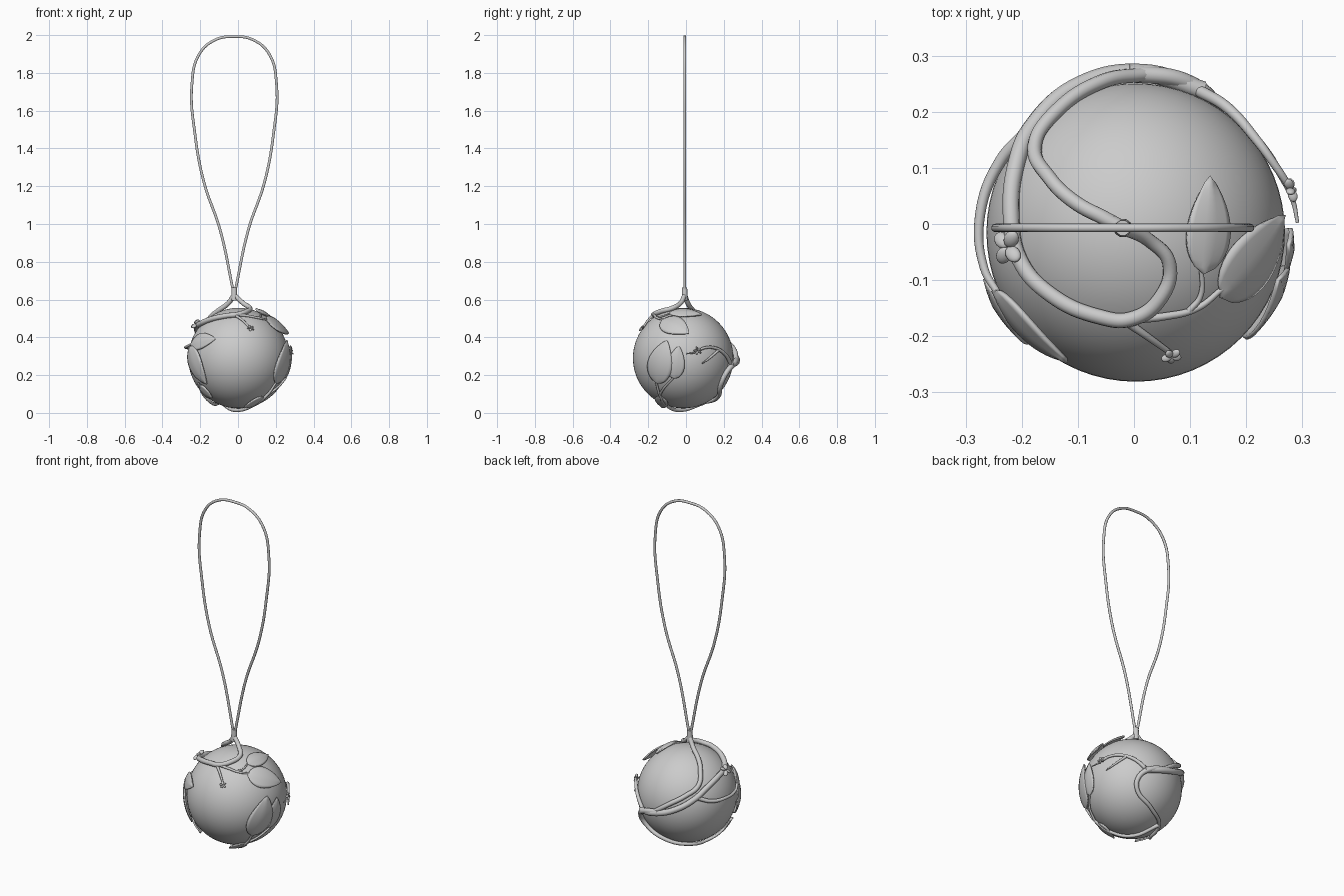
import bpy, bmesh, math
from mathutils import Vector

if "Cube" in bpy.data.objects:
    bpy.data.objects.remove(bpy.data.objects["Cube"])

C = Vector((0.003, -0.015, 0.29))   # ball centre
R = 0.266                           # ball radius


def on_ball(d, k=1.04):
    return C + Vector(d).normalized() * R * k


def top_pt(x, y, k=1.045):
    # point above the upper half, given offsets from the ball axis
    r = R * k
    return C + Vector((x, y, math.sqrt(max(r * r - x * x - y * y, 0))))


def tube(name, pts, r0, r1=None, cyclic=False):
    r1 = r0 if r1 is None else r1
    cu = bpy.data.curves.new(name, 'CURVE')
    cu.dimensions = '3D'
    cu.bevel_depth = 1.0
    cu.bevel_resolution = 3
    cu.resolution_u = 8
    cu.use_fill_caps = True
    s = cu.splines.new('BEZIER')
    s.bezier_points.add(len(pts) - 1)
    s.use_cyclic_u = cyclic
    for i, (bp, p) in enumerate(zip(s.bezier_points, pts)):
        bp.co = p
        bp.handle_left_type = bp.handle_right_type = 'AUTO'
        bp.radius = r0 + (r1 - r0) * i / (len(pts) - 1)
    ob = bpy.data.objects.new(name, cu)
    bpy.context.collection.objects.link(ob)
    return ob


def leaf(name, base, tip, width, k0=1.02, k1=1.06):
    # pointed oval draped over the ball
    b, t = Vector(base).normalized() * R, Vector(tip).normalized() * R
    side = (t - b).cross(b + t).normalized()
    bm = bmesh.new()
    n, m, rows = 14, 4, []
    for i in range(n + 1):
        u = i / n
        w = width * max(math.sin(math.pi * u ** 0.75), 0) ** 0.8
        k = k0 + (k1 - k0) * u
        rows.append([bm.verts.new(on_ball(b.lerp(t, u) + side * w * j / m,
                                          k + 0.015 * (1 - abs(j) / m)))
                     for j in range(-m, m + 1)])
    for a, c in zip(rows, rows[1:]):
        for j in range(2 * m):
            bm.faces.new((a[j], a[j + 1], c[j + 1], c[j]))
    bmesh.ops.remove_doubles(bm, verts=bm.verts, dist=1e-5)
    for f in bm.faces:
        f.smooth = True
    bmesh.ops.recalc_face_normals(bm, faces=bm.faces)
    me = bpy.data.meshes.new(name)
    bm.to_mesh(me)
    bm.free()
    ob = bpy.data.objects.new(name, me)
    bpy.context.collection.objects.link(ob)
    mod = ob.modifiers.new("thickness", 'SOLIDIFY')
    mod.thickness = 0.008
    mod.offset = 0


def flower(name, d, petals, size, k=1.07):
    nrm = Vector(d).normalized()
    q = nrm.to_track_quat('Z', 'Y')
    for i in range(petals):
        a = 2 * math.pi * (i + 0.5) / petals
        off = q @ Vector((math.cos(a), math.sin(a), 0)) * size
        bpy.ops.mesh.primitive_uv_sphere_add(segments=12, ring_count=8, radius=1,
                                             location=on_ball(d, k) + off)
        ob = bpy.context.object
        ob.name = f"{name}_petal_{i + 1}"
        ob.scale = (size * 0.95, size * 0.7, size * 0.45)
        ob.rotation_mode = 'QUATERNION'
        ob.rotation_quaternion = off.normalized().to_track_quat('X', 'Z')
        bpy.ops.object.shade_smooth()


# ball
bpy.ops.mesh.primitive_uv_sphere_add(segments=64, ring_count=32, radius=R, location=C)
bpy.context.object.name = "ball"
bpy.ops.object.shade_smooth()

# hanging cord
half = [(0.075, 0.97), (0.16, 1.22), (0.207, 1.47), (0.224, 1.74), (0.185, 1.90), (0.10, 1.975)]
loop = [(0.004, 0.64)] + half + [(0, 1.992)] + [(-x, z) for x, z in reversed(half)] + [(-0.004, 0.64)]
tube("hanging_cord", [(x - 0.02, -0.007, z) for x, z in loop], 0.0075)

# collar that joins the cord to the vines
tube("cord_collar", [(-0.02, -0.007, 0.595), (-0.02, -0.007, 0.63), (-0.02, -0.007, 0.665)], 0.017, 0.014)

# main vines
knot = Vector((-0.02, -0.007, 0.625))
tube("back_vine", [knot, C + Vector((-0.055, 0.025, 0.29)), top_pt(-0.11, 0.055), top_pt(-0.152, 0.095),
                   top_pt(-0.18, 0.155), on_ball((-.51, .77, .36)), on_ball((-.2, .95, .15), 1.05),
                   on_ball((.05, 1, -.03), 1.06)], 0.013)
tube("front_vine", [knot, C + Vector((0.025, -0.015, 0.29)), top_pt(0.06, -0.056), top_pt(0.043, -0.119),
                    top_pt(-0.01, -0.155), top_pt(-0.063, -0.151), top_pt(-0.153, -0.11),
                    top_pt(-0.207, -0.048), top_pt(-0.222, 0.033), top_pt(-0.212, 0.125),
                    on_ball((-.66, .68, .3)), on_ball((-.35, .93, .08), 1.06),
                    on_ball((.05, 1, -.06), 1.07), on_ball((.42, .88, -.13), 1.06)], 0.012, 0.017)
tube("under_vine", [on_ball((-.05, 1, -.02), 1.07), on_ball((.3, .93, -.1), 1.07), on_ball((.5, .8, -.28), 1.05),
                    on_ball((.47, .72, -.5)), on_ball((.09, .67, -.735)), on_ball((-.335, .42, -.845)),
                    on_ball((-.5, -.05, -.85)), on_ball((-.67, -.25, -.68)), on_ball((-.77, -.42, -.48))],
     0.016, 0.006)
tube("under_branch", [on_ball((-.335, .40, -.845)), on_ball((-.05, -.05, -1)), on_ball((.28, -.32, -.91)),
                      on_ball((.55, -.45, -.70)), on_ball((.71, -.51, -.47))], 0.011, 0.006)
tube("under_twig", [on_ball((.55, -.45, -.70)), on_ball((.75, -.35, -.55)), on_ball((.88, -.18, -.37))], 0.007, 0.005)
tube("left_branch", [on_ball((-.7, .63, .3)), on_ball((-.87, .45, .22), 1.05), on_ball((-.98, .12, .2), 1.07),
                     on_ball((-.95, -.22, .22), 1.07), on_ball((-.88, -.4, .28), 1.05)], 0.012, 0.006)
tube("right_branch", [on_ball((.38, .9, -.12), 1.05), on_ball((.6, .8, .08)), on_ball((.79, .6, .2)),
                      on_ball((.92, .42, .2), 1.06), on_ball((.97, .27, .14), 1.09)], 0.011, 0.006)

# thin twigs
tube("right_twig_low", [on_ball((.7, .7, .17)), on_ball((.88, .48, -.02)), on_ball((.94, .36, -.1), 1.06)], 0.008, 0.003)
tube("right_twig_tip", [on_ball((.92, .42, .2), 1.06), on_ball((.98, .2, .1), 1.08), on_ball((1, .06, .08), 1.09)], 0.006, 0.003)
tube("top_stem", [top_pt(-0.01, -0.155), top_pt(0.05, -0.15, 1.03), top_pt(0.11, -0.135, 1.03),
                  top_pt(0.155, -0.10, 1.03)], 0.008, 0.005)
tube("top_stem_fork", [top_pt(0.095, -0.14, 1.03), top_pt(0.115, -0.115, 1.03), top_pt(0.117, -0.06, 1.03)], 0.006, 0.004)
tube("front_twig", [top_pt(-0.02, -0.157), top_pt(0.02, -0.185, 1.03), top_pt(0.062, -0.215, 1.03)], 0.008, 0.005)

# leaves: base direction, tip direction, half width
leaf("top_leaf_narrow", (.117, -.07, .23), (.127, .095, .22), 0.04, 1.03, 1.05)
leaf("top_leaf_wide", (.145, -.11, .19), (.262, .03, .13), 0.055, 1.02, 1.1)
leaf("left_leaf_upper", (-.245, -.10, .07), (-.12, -.225, .10), 0.042, 1.05, 1.04)
leaf("left_leaf_lower", (-.245, -.10, .06), (-.165, -.17, -.135), 0.056, 1.06, 1.03)
leaf("right_leaf_wide", (.71, -.51, -.49), (.9, -.30, .33), 0.065)
leaf("right_leaf_narrow", (.88, -.18, -.39), (.98, -.08, .23), 0.045, 1.02, 1.05)
leaf("bottom_leaf", (.5, -.42, -.75), (.1, -.40, -.95), 0.035, 1.02, 1.06)
leaf("bottom_left_leaf", (-.75, -.3, -.55), (-.5, -.5, -.75), 0.04)

# small blossoms
flower("left_blossom", top_pt(-0.217, -0.025) - C, 4, 0.019, 1.10)
flower("front_blossom", top_pt(0.064, -0.22) - C, 5, 0.010, 1.05)
flower("right_blossom", (.97, .27, .14), 5, 0.012, 1.09)
